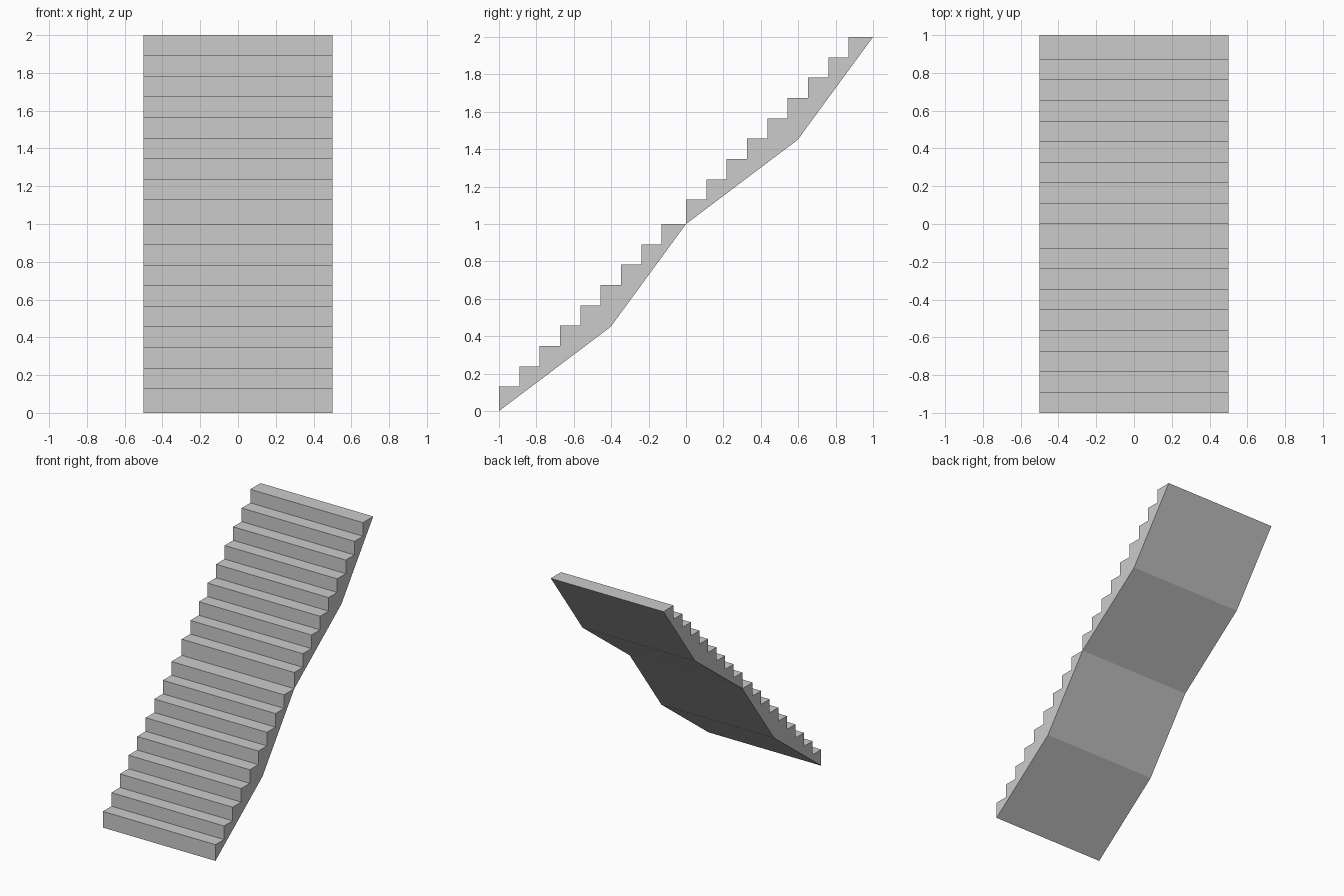
import bpy, bmesh

if "Cube" in bpy.data.objects:
    bpy.data.objects.remove(bpy.data.objects["Cube"])

STEPS = 9
WIDTH = 1.0
FIRST = 0.13                          # first riser height, also last tread depth
PITCH = (1.0 - FIRST) / (STEPS - 1)   # regular rise and run


def stair_profile():
    # stepped top from front to back, then the bent underside
    pts = [(0.0, 0.0)]
    for i in range(STEPS):
        z = FIRST + i * PITCH
        y_end = (i + 1) * PITCH if i < STEPS - 1 else 1.0
        pts += [(i * PITCH, z), (y_end, z)]
    pts.append((0.597, 0.45))
    return pts


def make_flight(name, y, z):
    bm = bmesh.new()
    side = bm.faces.new([bm.verts.new((-WIDTH / 2, a, b)) for a, b in stair_profile()])
    ext = bmesh.ops.extrude_face_region(bm, geom=[side], use_keep_orig=True)
    verts = [v for v in ext["geom"] if isinstance(v, bmesh.types.BMVert)]
    bmesh.ops.translate(bm, verts=verts, vec=(WIDTH, 0, 0))
    bmesh.ops.recalc_face_normals(bm, faces=bm.faces)
    mesh = bpy.data.meshes.new(name)
    bm.to_mesh(mesh)
    bm.free()
    ob = bpy.data.objects.new(name, mesh)
    ob.location = (0, y, z)
    bpy.context.collection.objects.link(ob)


# two identical flights, the upper starting where the lower ends
make_flight("lower_flight", -1, 0)
make_flight("upper_flight", 0, 1)
